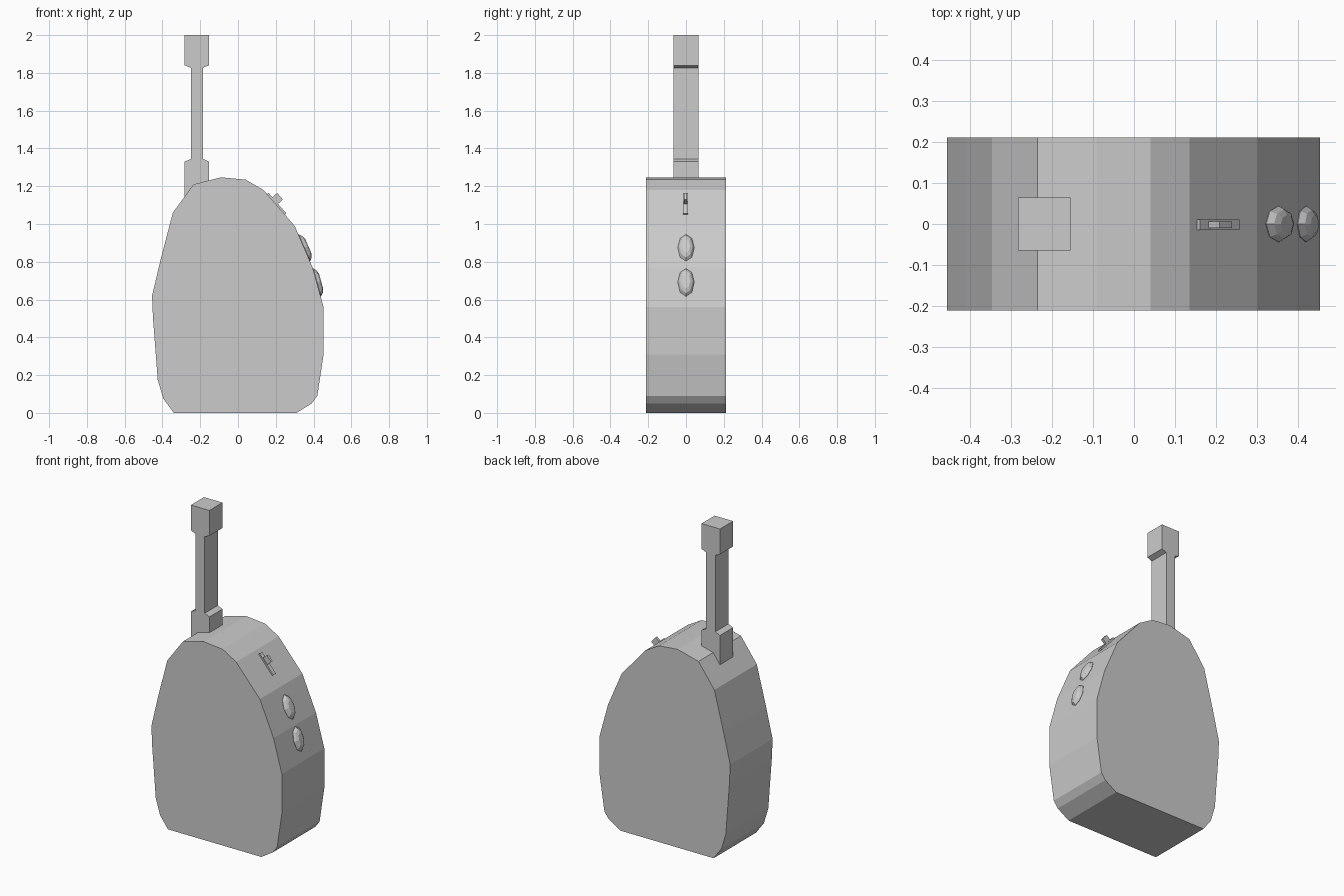
import bpy, bmesh, math
from mathutils import Matrix, Vector

if "Cube" in bpy.data.objects:
    bpy.data.objects.remove(bpy.data.objects["Cube"])


def finish(name, bm):
    bmesh.ops.recalc_face_normals(bm, faces=bm.faces)
    mesh = bpy.data.meshes.new(name)
    bm.to_mesh(mesh)
    bm.free()
    obj = bpy.data.objects.new(name, mesh)
    bpy.context.collection.objects.link(obj)
    return obj


def extrude_profile(name, points, half_depth):
    """Extrude an (x, z) outline symmetrically along y."""
    bm = bmesh.new()
    face = bm.faces.new([bm.verts.new((x, -half_depth, z)) for x, z in points])
    moved = bmesh.ops.extrude_face_region(bm, geom=[face])["geom"]
    verts = [g for g in moved if isinstance(g, bmesh.types.BMVert)]
    bmesh.ops.translate(bm, verts=verts, vec=(0, 2 * half_depth, 0))
    if not face.is_valid or len([f for f in bm.faces if len(f.verts) == len(points)]) < 2:
        bm.faces.new([v for v in bm.verts if v not in verts])
    return finish(name, bm)


def surface_frame(upper, lower, t):
    """Frame on a body facet: local x runs down the slope, local z points out."""
    a, b = Vector((upper[0], 0, upper[1])), Vector((lower[0], 0, lower[1]))
    down = (b - a).normalized()
    side = Vector((0, 1, 0))
    out = down.cross(side)
    frame = Matrix((down, side, out)).transposed().to_4x4()
    frame.translation = a.lerp(b, t)
    return frame


# Rounded slab body
extrude_profile("body", [
    (-0.34, 0), (0.31, 0), (0.39, 0.05), (0.42, 0.09), (0.453, 0.31),
    (0.453, 0.56), (0.395, 0.77), (0.30, 0.99), (0.135, 1.18), (0.04, 1.235),
    (-0.09, 1.247), (-0.235, 1.21), (-0.345, 1.06), (-0.41, 0.81),
    (-0.455, 0.62), (-0.45, 0.5), (-0.425, 0.175), (-0.395, 0.075)], 0.211)

# Antenna: slim shaft with a wider foot and head
right = [(0.064, 1.12), (0.064, 1.33), (0.032, 1.345),
         (0.032, 1.827), (0.064, 1.84), (0.064, 2.0)]
outline = right + [(-x, z) for x, z in reversed(right)]
extrude_profile("antenna", [(x - 0.218, z) for x, z in outline], 0.065)

# Two faceted oval buttons on the curved edge
for i, (upper, lower, t) in enumerate([
        ((0.30, 0.99), (0.395, 0.77), 0.53),
        ((0.395, 0.77), (0.453, 0.56), 0.38)]):
    bm = bmesh.new()
    rings = []
    for height, scale in [(-0.015, 0.9), (0.002, 1.0), (0.016, 0.8), (0.024, 0.5)]:
        rings.append([bm.verts.new((0.077 * scale * math.cos(k * math.pi / 4),
                                    0.044 * scale * math.sin(k * math.pi / 4),
                                    height)) for k in range(8)])
    for r0, r1 in zip(rings, rings[1:]):
        for k in range(8):
            n = (k + 1) % 8
            bm.faces.new((r0[k], r0[n], r1[n], r1[k]))
    bm.faces.new(rings[0])
    bm.faces.new(rings[-1])
    bm.transform(surface_frame(upper, lower, t))
    finish(f"button_{i + 1}", bm)

# Small switch: thin plate with a raised lever
slope = surface_frame((0.135, 1.18), (0.30, 0.99), 0.40)
for name, size, centre in [
        ("switch_plate", (0.145, 0.026, 0.02), (0, -0.002, 0)),
        ("switch_lever", (0.046, 0.016, 0.055), (-0.018, -0.002, 0.017))]:
    bm = bmesh.new()
    bmesh.ops.create_cube(bm, size=1, matrix=slope @ Matrix.Translation(centre)
                          @ Matrix.Diagonal((*size, 1)))
    finish(name, bm)
